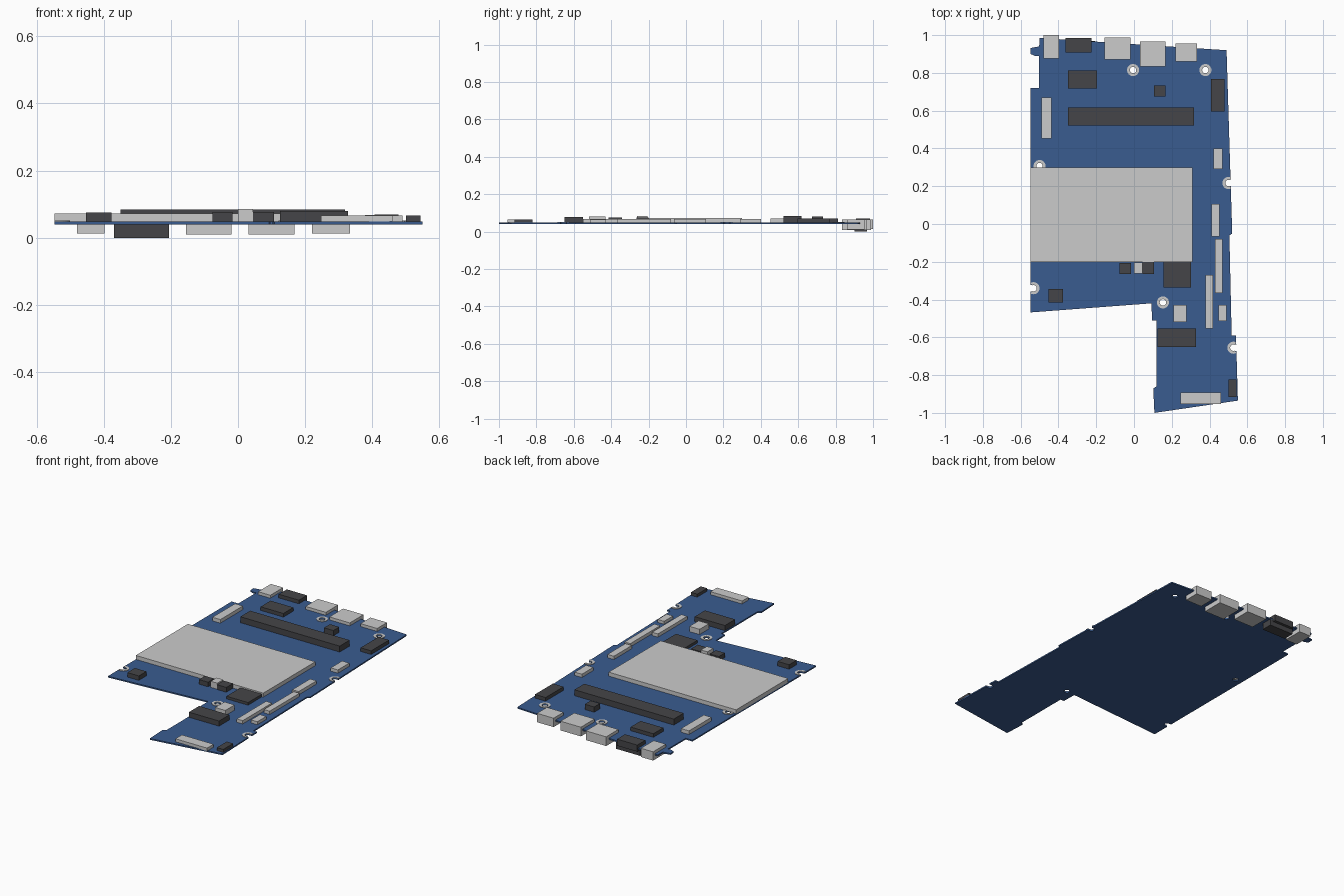
import bpy, bmesh
from math import sin, cos, pi, radians

if "Cube" in bpy.data.objects:
    bpy.data.objects.remove(bpy.data.objects["Cube"])

def material(name, rgb):
    m = bpy.data.materials.new(name)
    m.diffuse_color = (*rgb, 1)
    m.use_nodes = True
    m.node_tree.nodes["Principled BSDF"].inputs["Base Color"].default_value = m.diffuse_color
    return m

BLUE = material("board_blue", (0.042, 0.107, 0.28))
DARK = material("chip_dark", (0.06, 0.06, 0.065))
PALE = material("plastic_pale", (0.63, 0.63, 0.60))
GREY = None
Z0, Z1 = 0.040, 0.048          # underside and top of the board

def add_prism(bm, pts, z0, z1):
    face = bm.faces.new([bm.verts.new((x, y, z0)) for x, y in pts])
    ext = bmesh.ops.extrude_face_region(bm, geom=[face])["geom"]
    bmesh.ops.translate(bm, vec=(0, 0, z1 - z0),
                        verts=[v for v in ext if isinstance(v, bmesh.types.BMVert)])

def finish(bm, name, mat):
    bmesh.ops.recalc_face_normals(bm, faces=bm.faces)
    me = bpy.data.meshes.new(name)
    bm.to_mesh(me)
    bm.free()
    ob = bpy.data.objects.new(name, me)
    bpy.context.collection.objects.link(ob)
    if mat:
        me.materials.append(mat)
    return ob

def prism(name, pts, z0, z1, mat=None):
    bm = bmesh.new()
    add_prism(bm, pts, z0, z1)
    return finish(bm, name, mat)

def block(name, x0, x1, y0, y1, top, mat=None, bottom=Z1):
    return prism(name, [(x0, y0), (x1, y0), (x1, y1), (x0, y1)], bottom, top, mat)

# Circuit board outline
outline = [(-0.50, 0.985), (0.49, 0.92), (0.52, -0.05), (0.505, -0.06),
           (0.517, -0.59), (0.54, -0.59), (0.55, -0.935), (0.108, -1.0),
           (0.102, -0.87), (0.12, -0.86), (0.12, -0.51), (0.095, -0.51),
           (0.093, -0.42), (-0.547, -0.468), (-0.547, 0.72), (-0.502, 0.72),
           (-0.502, 0.89), (-0.525, 0.89), (-0.547, 0.9), (-0.547, 0.932),
           (-0.502, 0.94)]
board = prism("circuit_board", outline, Z0, Z1, BLUE)

# Screw holes: x, y, side the slot opens to (0 = closed hole)
holes = [(-0.005, 0.815, 0), (0.378, 0.815, 0), (-0.50, 0.307, 0), (0.153, -0.415, 0),
         (0.50, 0.217, 1), (-0.532, -0.34, -1), (0.526, -0.655, 1)]
R_IN, R_OUT, N = 0.017, 0.032, 24
cut = bmesh.new()
for i, (x, y, side) in enumerate(holes):
    if side:
        pts = [(x - side * R_IN * sin(pi * k / 12), y + R_IN * cos(pi * k / 12))
               for k in range(13)]
        pts += [(x + side * 0.06, y - R_IN), (x + side * 0.06, y + R_IN)]
    else:
        pts = [(x + R_IN * cos(2 * pi * k / N), y + R_IN * sin(2 * pi * k / N))
               for k in range(N)]
    add_prism(cut, pts, Z0 - 0.03, Z1 + 0.03)

    # Metal pad around the hole, C-shaped where the hole is a slot
    half = radians(118) if side else pi
    mid = pi if side > 0 else 0
    bm = bmesh.new()
    angles = [mid - half + 2 * half * k / N for k in range(N + 1 if side else N)]
    rings = [[bm.verts.new((x + r * cos(a), y + r * sin(a), z)) for a in angles]
             for r, z in ((R_IN, Z1), (R_OUT, Z1), (R_OUT, Z1 + 0.003), (R_IN, Z1 + 0.003))]
    for k in range(N):
        n = (k + 1) % len(angles)
        for j in range(4):
            a, b = rings[j], rings[(j + 1) % 4]
            bm.faces.new((a[k], a[n], b[n], b[k]))
    if side:
        bm.faces.new([r[0] for r in rings])
        bm.faces.new([r[-1] for r in rings])
    finish(bm, f"screw_pad_{i + 1}", PALE)

cutter = finish(cut, "hole_cutter", None)
cutter.hide_render = True
cutter.hide_set(True)
mod = board.modifiers.new("holes", 'BOOLEAN')
mod.operation = 'DIFFERENCE'
mod.solver = 'EXACT'
mod.object = cutter

# Rear edge ports, straddling the board
ports = [(-0.479, -0.397, 0.877, 1.0, 0.013), (-0.155, -0.019, 0.87, 0.988, 0.010),
         (0.031, 0.168, 0.833, 0.965, 0.010), (0.221, 0.333, 0.86, 0.955, 0.012)]
for i, (x0, x1, y0, y1, b) in enumerate(ports):
    block(f"rear_port_{i + 1}", x0, x1, y0, y1, 0.066, GREY, b)
block("video_port_upper", -0.362, -0.226, 0.908, 0.985, 0.07, DARK, 0.03)
block("video_port_lower", -0.37, -0.206, 0.90, 0.968, Z0, DARK, 0.0)

# Shield plate and the small metal part in front of it
block("shield_plate", -0.547, 0.31, -0.20, 0.30, 0.072, GREY)
block("metal_component", 0.0, 0.044, -0.262, -0.205, 0.085, GREY)

# Dark parts
block("memory_slot", -0.35, 0.318, 0.522, 0.617, 0.084, DARK)
chips = [(-0.35, -0.197, 0.717, 0.813, 0.070), (0.105, 0.168, 0.675, 0.732, 0.080),
         (0.407, 0.478, 0.595, 0.767, 0.070), (0.125, 0.328, -0.65, -0.552, 0.079),
         (-0.453, -0.376, -0.415, -0.343, 0.075), (0.157, 0.302, -0.335, -0.20, 0.064),
         (-0.076, -0.016, -0.265, -0.207, 0.076), (0.044, 0.107, -0.265, -0.201, 0.077),
         (0.50, 0.543, -0.917, -0.822, 0.066)]
for i, c in enumerate(chips):
    block(f"chip_{i + 1}", *c, DARK)

# Pale plastic sockets
sockets = [(-0.489, -0.436, 0.453, 0.67, 0.070), (0.42, 0.468, 0.29, 0.40, 0.068),
           (0.41, 0.453, -0.065, 0.107, 0.068), (0.43, 0.469, -0.366, -0.08, 0.068),
           (0.378, 0.418, -0.552, -0.27, 0.068), (0.447, 0.49, -0.514, -0.428, 0.066),
           (0.21, 0.278, -0.519, -0.43, 0.080), (0.247, 0.46, -0.954, -0.891, 0.066)]
for i, s in enumerate(sockets):
    block(f"cable_socket_{i + 1}", *s, PALE)
